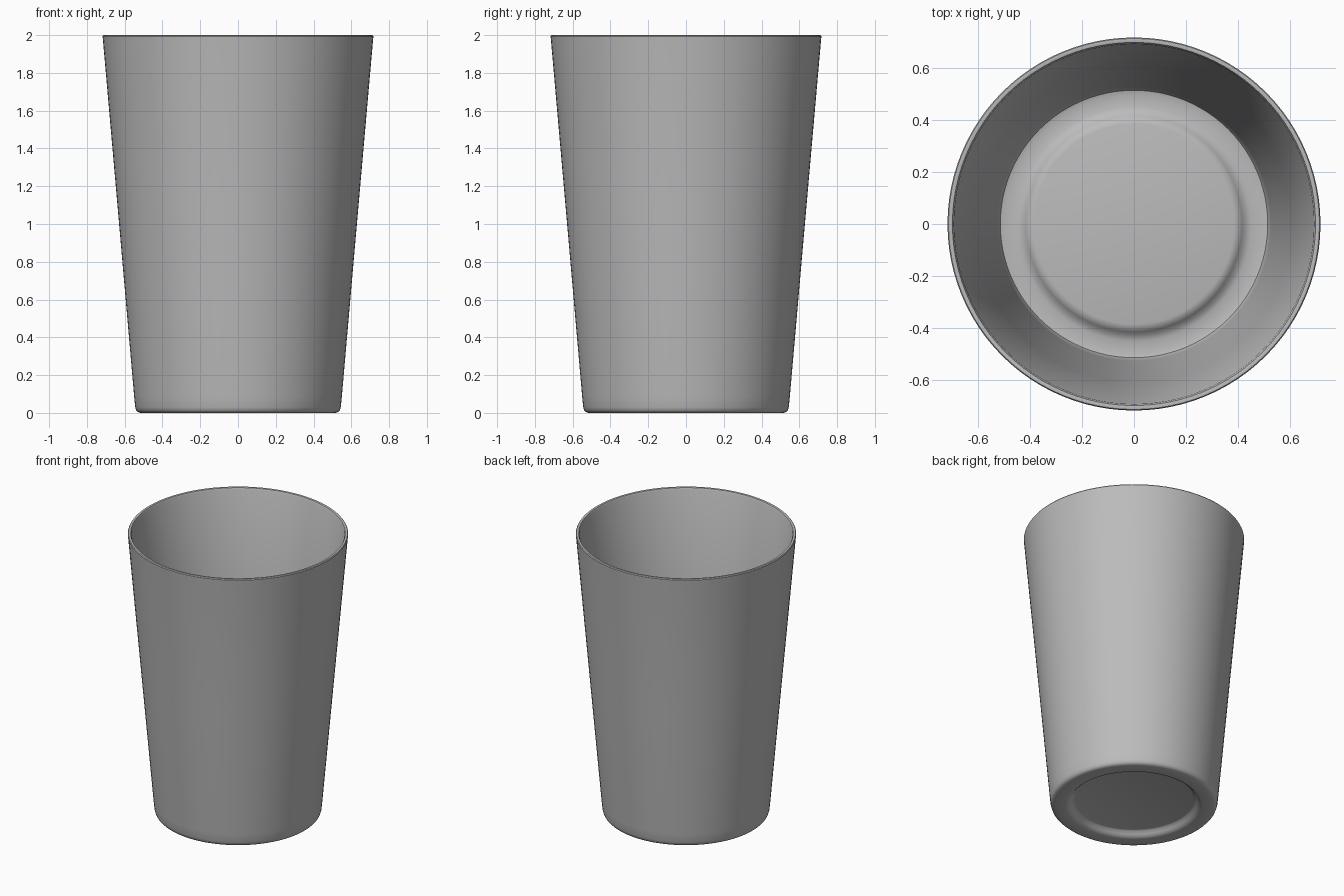
import bpy, bmesh, math

cube = bpy.data.objects.get("Cube")
if cube:
    bpy.data.objects.remove(cube, do_unlink=True)

SEGMENTS = 96

# Plain grey material
mat = bpy.data.materials.new("light_grey")
mat.use_nodes = True
colour = (0.5, 0.5, 0.5, 1.0)
mat.diffuse_color = colour
mat.node_tree.nodes["Principled BSDF"].inputs["Base Color"].default_value = colour

# Half section (radius, height): underside, outer wall, rim, inner wall, raised floor
profile = [
    (0.0, 0.04), (0.385, 0.04), (0.398, 0.036), (0.412, 0.018), (0.428, 0.004), (0.445, 0.0),
    (0.515, 0.0), (0.53, 0.004), (0.539, 0.014), (0.544, 0.03), (0.55, 0.09),
    (0.633, 1.04), (0.716, 1.985), (0.717, 1.993), (0.713, 1.999),
    (0.706, 2.0), (0.698, 1.998), (0.692, 1.985),
    (0.608, 1.04), (0.526, 0.1), (0.521, 0.05), (0.514, 0.033), (0.5, 0.029),
    (0.45, 0.03), (0.43, 0.036), (0.415, 0.052), (0.402, 0.064), (0.385, 0.068), (0.0, 0.068),
]

# Revolve the section into a closed tumbler
bm = bmesh.new()
verts = [bm.verts.new((r, 0, z)) for r, z in profile]
edges = [bm.edges.new(pair) for pair in zip(verts, verts[1:])]
bmesh.ops.spin(bm, geom=verts + edges, axis=(0, 0, 1), cent=(0, 0, 0),
               angle=math.tau, steps=SEGMENTS, use_duplicate=False)
bmesh.ops.remove_doubles(bm, verts=bm.verts, dist=0.0001)
bmesh.ops.recalc_face_normals(bm, faces=bm.faces)

mesh = bpy.data.meshes.new("tumbler")
bm.to_mesh(mesh)
bm.free()
mesh.materials.append(mat)
cup = bpy.data.objects.new("tumbler", mesh)
bpy.context.collection.objects.link(cup)

# Smooth shading with sharp edges kept
bpy.ops.object.select_all(action='DESELECT')
cup.select_set(True)
bpy.context.view_layer.objects.active = cup
bpy.ops.object.shade_smooth_by_angle(angle=math.radians(40))
